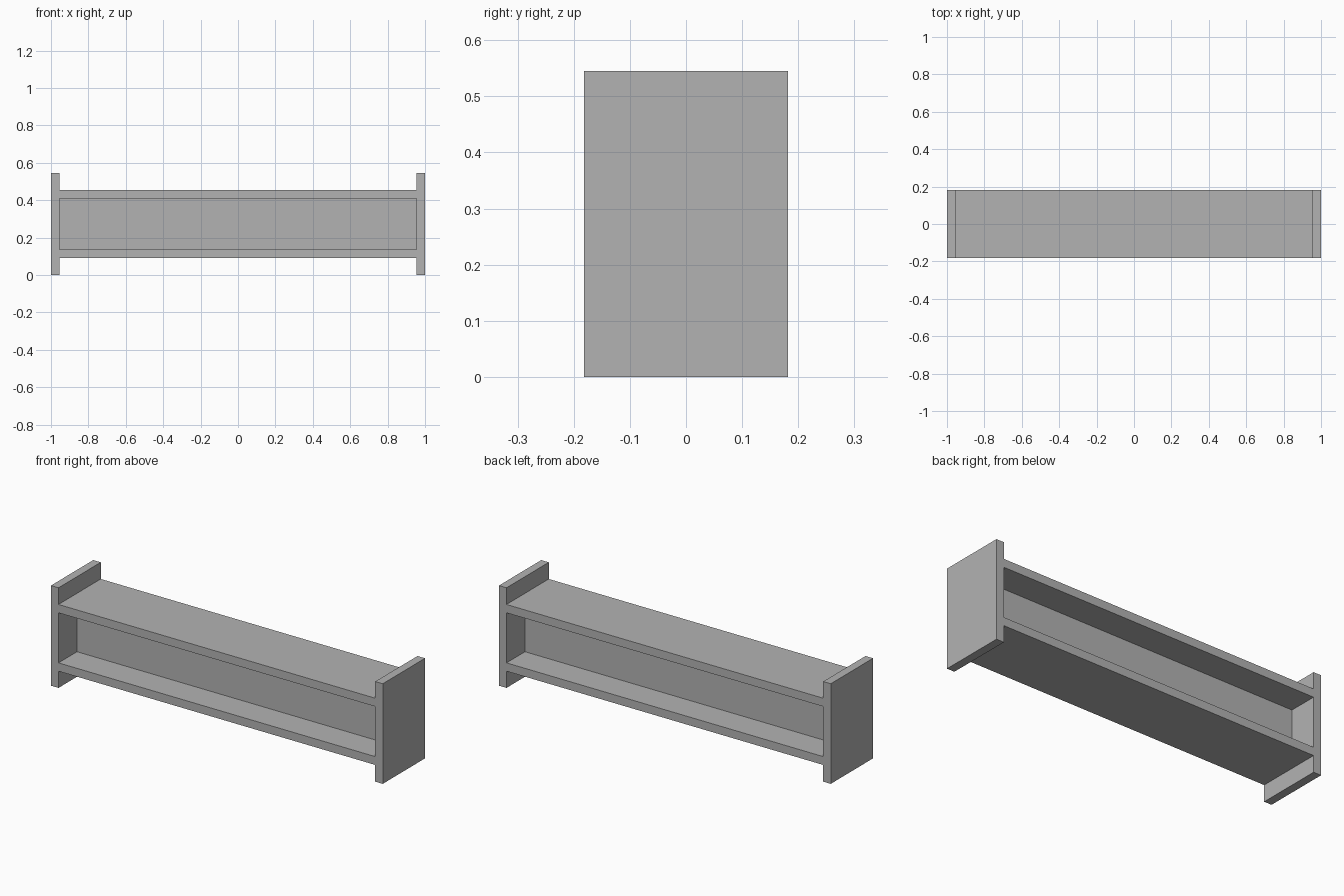
import bpy
import bmesh
from mathutils import Matrix, Vector

cube = bpy.data.objects.get("Cube")
if cube:
    bpy.data.objects.remove(cube, do_unlink=True)

# Main sizes, all multiples of the board thickness
T = 2 / 44
WIDTH, DEPTH, HEIGHT = 44 * T, 8 * T, 12 * T
INNER = WIDTH / 2 - T              # inner face of each end panel
LOW, HIGH = 2 * T, HEIGHT - 2 * T  # underside of lower board, top of upper board

grey = bpy.data.materials.new("plain_grey")
grey.use_nodes = True
colour = (0.45, 0.45, 0.45, 1)
grey.diffuse_color = colour
grey.node_tree.nodes["Principled BSDF"].inputs["Base Color"].default_value = colour


def make_object(name, bm):
    bmesh.ops.recalc_face_normals(bm, faces=bm.faces)
    mesh = bpy.data.meshes.new(name)
    bm.to_mesh(mesh)
    bm.free()
    mesh.materials.append(grey)
    obj = bpy.data.objects.new(name, mesh)
    bpy.context.collection.objects.link(obj)
    return obj


# Shelf body: H-shaped outline extruded from front to back
half = WIDTH / 2
right_side = [(INNER, LOW), (INNER, 0), (half, 0),
              (half, HEIGHT), (INNER, HEIGHT), (INNER, HIGH)]
outline = right_side + [(-x, z) for x, z in reversed(right_side)]
bm = bmesh.new()
face = bm.faces.new([bm.verts.new((x, -DEPTH / 2, z)) for x, z in outline])
moved = bmesh.ops.extrude_face_region(bm, geom=[face])["geom"]
bmesh.ops.translate(bm, vec=(0, DEPTH, 0),
                    verts=[v for v in moved if isinstance(v, bmesh.types.BMVert)])
if face.is_valid and not any(len(f.verts) == len(outline) and
                             f.calc_center_median().y < 0 for f in bm.faces):
    bm.faces.new([v for v in face.verts])
shelf = make_object("shelf_body", bm)

# Open compartments at front and back, leaving a thin middle divider
bm = bmesh.new()
reach = DEPTH                      # cutter runs well past the open side
size = Vector((2 * INNER, reach, HIGH - LOW - 2 * T))
for side in (-1, 1):
    centre = Vector((0, side * (T / 2 + reach / 2), HEIGHT / 2))
    bmesh.ops.create_cube(bm, size=1,
                          matrix=Matrix.Translation(centre) @ Matrix.Diagonal(size).to_4x4())
cutter = make_object("compartment_cutter", bm)
cutter.hide_render = True

cut = shelf.modifiers.new("compartments", "BOOLEAN")
cut.operation = "DIFFERENCE"
cut.solver = "EXACT"
cut.object = cutter
bpy.context.view_layer.objects.active = shelf
bpy.ops.object.modifier_apply(modifier=cut.name)
bpy.data.objects.remove(cutter, do_unlink=True)
